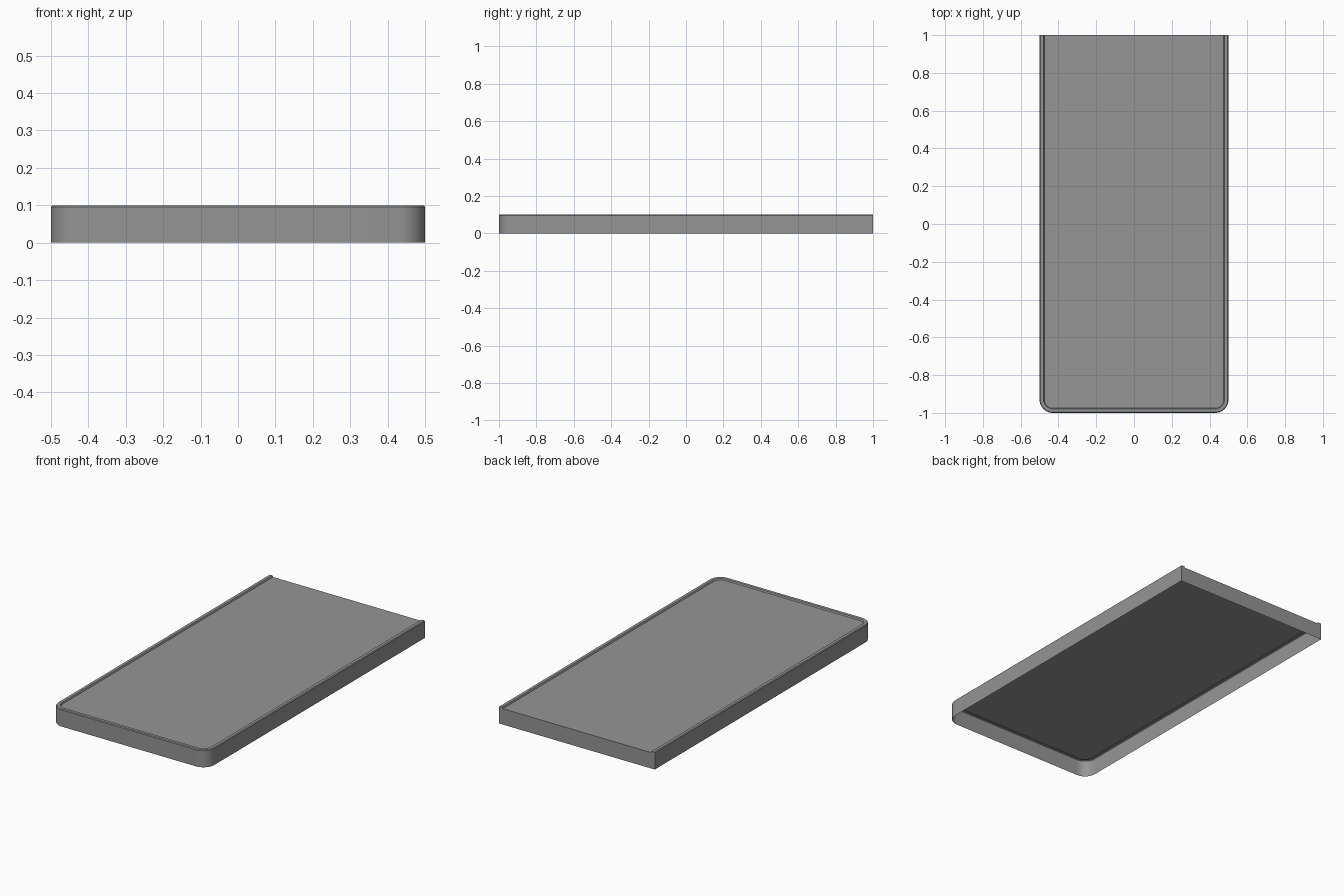
import bpy, bmesh
from math import cos, sin, pi, radians

cube = bpy.data.objects.get("Cube")
if cube:
    bpy.data.objects.remove(cube)

HALF_W, HALF_L, RADIUS, STEPS = 0.5, 1.0, 0.07, 10

grey = bpy.data.materials.new("plain grey")
grey.use_nodes = True
colour = (0.3, 0.3, 0.3, 1)
grey.diffuse_color = colour
grey.node_tree.nodes["Principled BSDF"].inputs["Base Color"].default_value = colour


def outline(inset, z):
    """U-shaped path: straight back ends, two rounded front corners."""
    r = RADIUS - inset
    cx, cy = HALF_W - RADIUS, -HALF_L + RADIUS
    right = [(cx + r * cos(a), cy - r * sin(a), z)
             for a in (pi / 2 * i / STEPS for i in range(STEPS + 1))]
    right.insert(0, (HALF_W - inset, HALF_L, z))
    return right + [(-x, y, h) for x, y, h in reversed(right)]


# Wall, chamfered rim and recessed panel, as (inset, height) from the floor up
profile = [(0, 0), (0, 0.096), (0.004, 0.1), (0.021, 0.1), (0.025, 0.092)]

bm = bmesh.new()
rings = [[bm.verts.new(p) for p in outline(*step)] for step in profile]
for low, high in zip(rings, rings[1:]):
    for i in range(len(low) - 1):
        bm.faces.new((low[i + 1], low[i], high[i], high[i + 1]))

# Top panel and flat back wall; the underside stays open
bm.faces.new(list(reversed(rings[-1])))
bm.faces.new([r[0] for r in rings] + [r[-1] for r in reversed(rings)])
bmesh.ops.recalc_face_normals(bm, faces=bm.faces)

mesh = bpy.data.meshes.new("tray_lid")
bm.to_mesh(mesh)
bm.free()
mesh.materials.append(grey)
lid = bpy.data.objects.new("tray_lid", mesh)
bpy.context.collection.objects.link(lid)

# Smooth corners, crisp rim
bpy.context.view_layer.objects.active = lid
lid.select_set(True)
bpy.ops.object.shade_smooth_by_angle(angle=radians(30))
